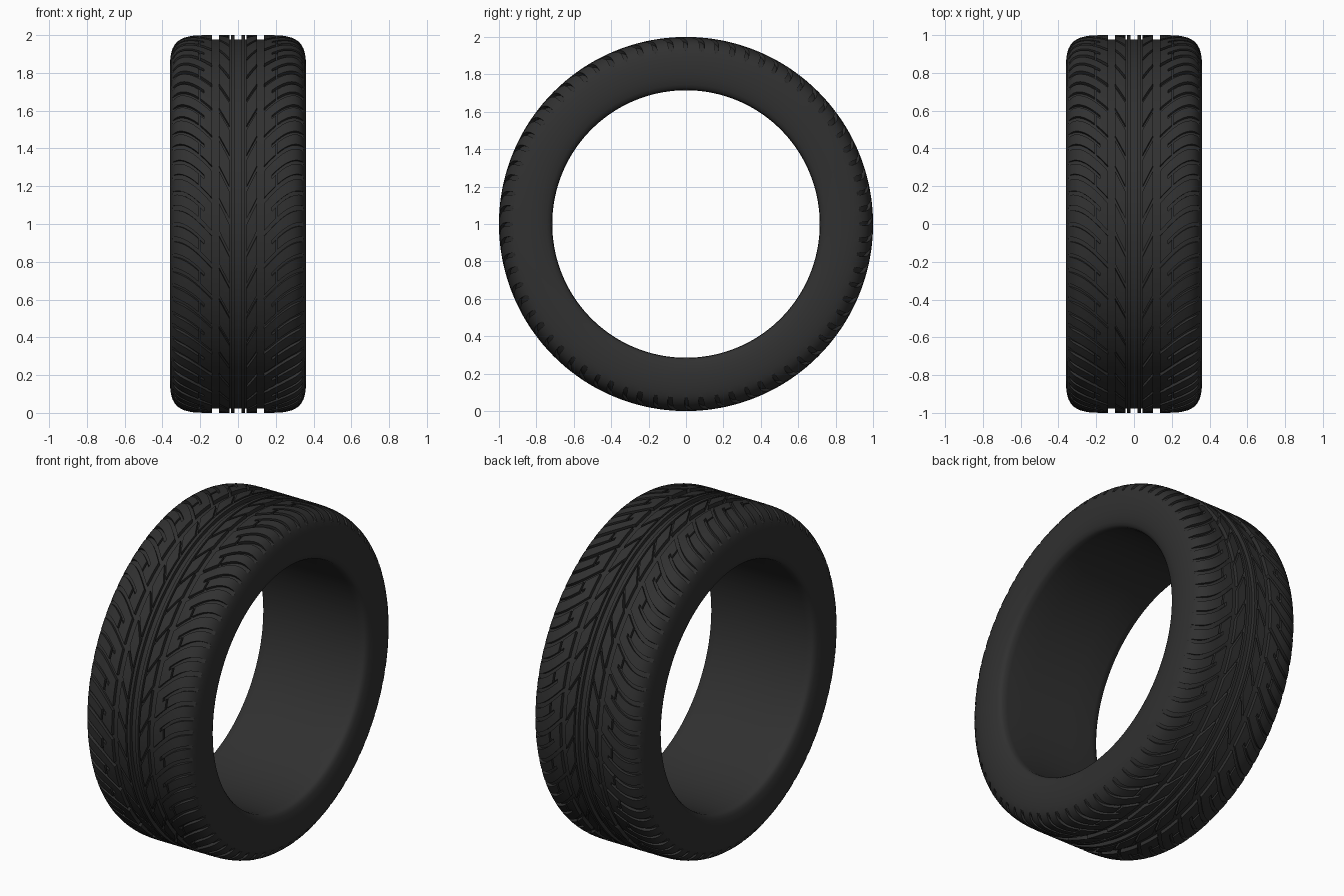
import bpy, bmesh
from math import sin, cos, pi, hypot

if "Cube" in bpy.data.objects:
    bpy.data.objects.remove(bpy.data.objects["Cube"])

PITCHES = 36                       # tread pattern repeats round the tyre
STEP = 2 * pi / PITCHES
COLS = [0, .08, .16, .33, .5, .56, .62, .81]      # breaks in one pitch

# Half section (x, radius, groove depth), crown centre to bore centre
PROFILE = [(0, 1, .022), (.018, 1, .022), (.036, 1, .022), (.046, 1, .022),
           (.064, 1, .022), (.082, 1, .022), (.10, 1, .022), (.138, 1, .022),
           (.158, 1, .018), (.18, 1, .018), (.20, .999, .018), (.21, .999, .018),
           (.235, .997, .018), (.26, .993, .018), (.285, .986, .018),
           (.305, .977, .017), (.322, .965, .014), (.336, .948, .009),
           (.347, .928, 0), (.355, .90, 0), (.36, .86, 0), (.361, .82, 0),
           (.358, .78, 0), (.35, .745, 0), (.342, .728, 0), (.33, .718, 0),
           (.30, .715, 0), (.15, .715, 0), (0, .715, 0)]


def skew(x, j):
    """Angle by which the lateral grooves lead at each place across the tread."""
    if j > 18:
        x = .347
    rib = min(max((x - .046) / .054, 0), 1)
    shoulder = min(max((x - .138) / .2, 0), 1)
    return .11 * rib + .14 * sin(shoulder * pi / 2)


def is_groove(col, j):
    """Groove test for the cell between profile points j and j + 1."""
    if j in (0, 2, 6):                       # circumferential grooves
        return True
    if 3 <= j <= 5:                          # slanted slots in the inner rib
        return col in (0, 1)
    if 7 <= j <= 17:
        if col in (0, 1):                    # main shoulder grooves
            return True
        if col in (4, 5) and j >= 9:         # secondary shoulder grooves
            return True
        return j == 10 and col in (2, 3)     # linking groove
    return False


def normal(j):
    if j == 0:
        return 0, 1
    a, b = PROFILE[j - 1], PROFILE[min(j + 1, len(PROFILE) - 1)]
    dx, dr = b[0] - a[0], b[1] - a[1]
    n = hypot(dx, dr)
    return -dr / n, dx / n


bm = bmesh.new()
cache = {}
NC = len(COLS)
NV = NC * PITCHES


def vert(i, j, low):
    i %= NV
    x, r, d = PROFILE[j]
    low = bool(low and d > 0)
    key = (i, j, low)
    if key not in cache:
        t = (i // NC + COLS[i % NC]) * STEP + skew(x, j)
        if low:
            nx, nr = normal(j)
            x, r = x - nx * d, r - nr * d
        cache[key] = bm.verts.new((x, -r * cos(t), 1 + r * sin(t)))
    return cache[key]


def face(*vs):
    vs = list(dict.fromkeys(vs))
    if len(vs) > 2:
        bm.faces.new(vs)


# Tread, sidewall and bore surface, with walls where the level changes
for i in range(NV):
    for j in range(len(PROFILE) - 1):
        g = is_groove(i % NC, j)
        face(vert(i, j, g), vert(i, j + 1, g), vert(i + 1, j + 1, g), vert(i + 1, j, g))
        if g != is_groove((i + 1) % NC, j):
            face(vert(i + 1, j, 0), vert(i + 1, j + 1, 0),
                 vert(i + 1, j + 1, 1), vert(i + 1, j, 1))
        if g != is_groove(i % NC, j + 1):
            face(vert(i, j + 1, 0), vert(i + 1, j + 1, 0),
                 vert(i + 1, j + 1, 1), vert(i, j + 1, 1))
bmesh.ops.recalc_face_normals(bm, faces=bm.faces[:])

mesh = bpy.data.meshes.new("tyre")
bm.to_mesh(mesh)
bm.free()
tyre = bpy.data.objects.new("tyre", mesh)
bpy.context.collection.objects.link(tyre)

# Mirror the half tyre across its centre plane
mirror = tyre.modifiers.new("mirror", 'MIRROR')
mirror.use_axis = (True, False, False)
mirror.merge_threshold = .0005

rubber = bpy.data.materials.new("rubber")
rubber.diffuse_color = (.03, .03, .03, 1)
rubber.use_nodes = True
rubber.node_tree.nodes["Principled BSDF"].inputs["Base Color"].default_value = rubber.diffuse_color
mesh.materials.append(rubber)

bpy.context.view_layer.objects.active = tyre
tyre.select_set(True)
bpy.ops.object.shade_smooth_by_angle(angle=.6)
